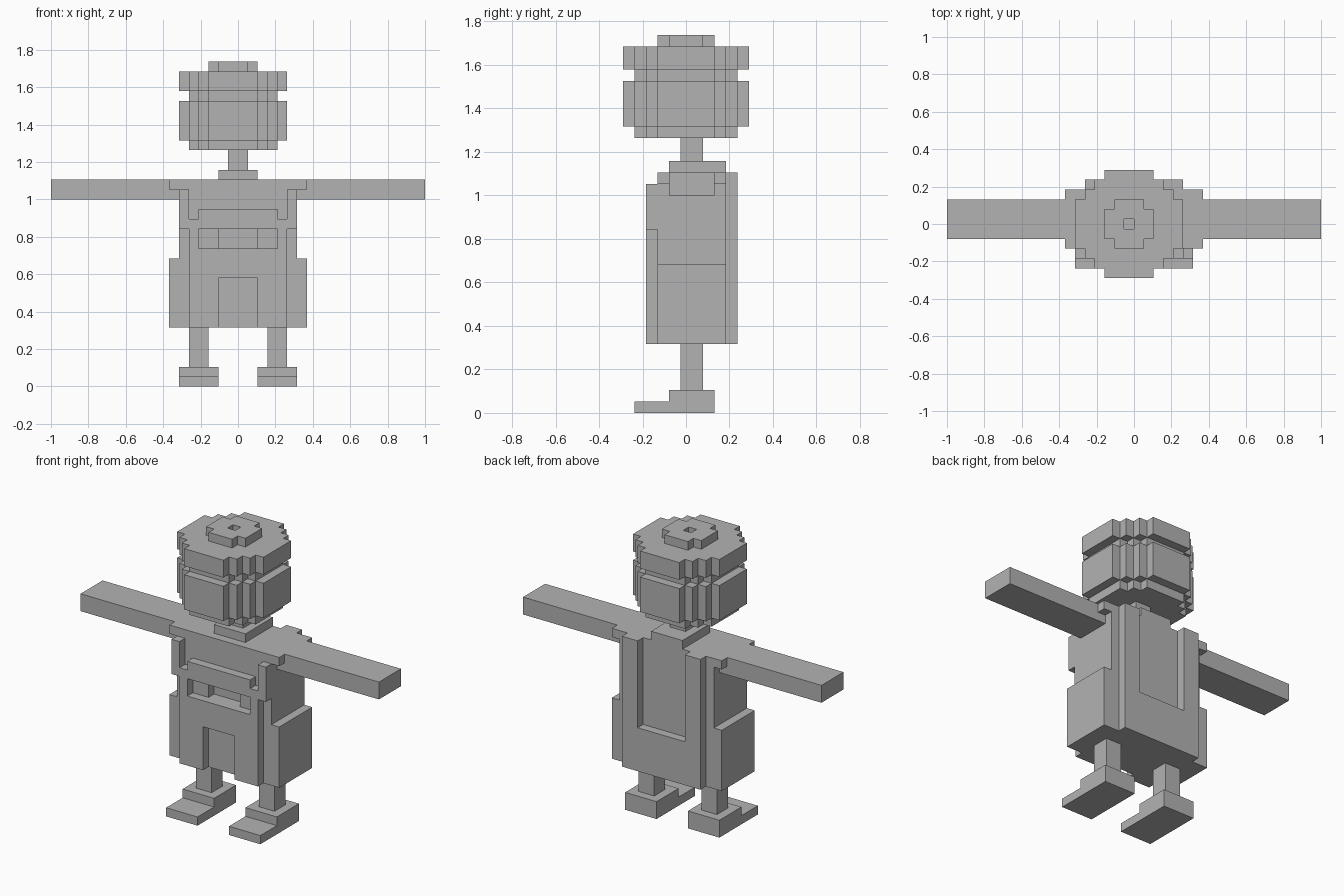
import bpy
import bmesh

cube = bpy.data.objects.get("Cube")
if cube:
    bpy.data.objects.remove(cube, do_unlink=True)

UNIT = 2 / 38  # size of one block

grey = bpy.data.materials.new("plain_grey")
grey.use_nodes = True
colour = (0.45, 0.45, 0.45, 1)
grey.diffuse_color = colour
grey.node_tree.nodes["Principled BSDF"].inputs["Base Color"].default_value = colour


def finish(name, bm):
    bmesh.ops.scale(bm, vec=(UNIT, UNIT, UNIT), verts=bm.verts)
    bmesh.ops.recalc_face_normals(bm, faces=bm.faces)
    mesh = bpy.data.meshes.new(name)
    bm.to_mesh(mesh)
    bm.free()
    mesh.materials.append(grey)
    obj = bpy.data.objects.new(name, mesh)
    bpy.context.collection.objects.link(obj)
    return obj


def add_box(bm, x, y, z):
    verts = bmesh.ops.create_cube(bm, size=1)["verts"]
    for v in verts:
        v.co = [lo + (c + 0.5) * (hi - lo) for c, (lo, hi) in zip(v.co, (x, y, z))]


def blocks(name, whole=(), paired=()):
    """Join boxes; paired boxes are repeated on the -x side."""
    bm = bmesh.new()
    for x, y, z in whole:
        add_box(bm, x, y, z)
    for x, y, z in paired:
        add_box(bm, x, y, z)
        add_box(bm, (-x[1], -x[0]), y, z)
    return finish(name, bm)


def stepped_disc(name, steps, centre_x, z):
    """Extrude a blocky circle given its quarter corners from front to side."""
    quarter = []
    for i, (hx, hy) in enumerate(steps):
        quarter.append((hx, hy))
        if i + 1 < len(steps):
            quarter.append((hx, steps[i + 1][1]))
    back = [(-x, y) for x, y in reversed(quarter)]
    ring = quarter + [(x, -y) for x, y in reversed(quarter)]
    ring += [(x, -y) for x, y in reversed(back)] + back
    bm = bmesh.new()
    face = bm.faces.new([bm.verts.new((x + centre_x, y, z[0])) for x, y in ring])
    top = bmesh.ops.extrude_face_region(bm, geom=[face], use_keep_orig=True)["geom"]
    for v in top:
        if isinstance(v, bmesh.types.BMVert):
            v.co.z = z[1]
    return finish(name, bm)


# Feet and legs
for side, sign in (("left", 1), ("right", -1)):
    def span(a, b):
        return tuple(sorted((sign * a, sign * b)))
    blocks(side + "_foot", [(span(2, 6), (-4.5, 2.5), (0, 1)),
                            (span(2, 6), (-1.5, 2.5), (1, 2))])
    blocks(side + "_leg", [(span(3, 5), (-0.5, 1.5), (2, 6))])
    blocks(side + "_arm", [(span(6, 19), (-1.5, 2.5), (19, 21))])
    blocks(side + "_hip_panel", [(span(6, 7), (-2.5, 3.5), (6, 13))])

# Torso core with the deep pocket at the front
layer = (-2.5, -1.5)
blocks("torso",
       [((-6, 6), (-1.5, 3.5), (6, 20)),
        ((-6, 6), layer, (6, 14)),
        ((-6, 6), layer, (16, 20))],
       [((2, 6), layer, (14, 16))])

# Front plate with central notch, pocket surround and shoulder straps
front = (-3.5, -2.5)
blocks("front_plate",
       [((-5, 5), front, (11, 14)),
        ((-4, 4), front, (16, 18))],
       [((2, 5), front, (6, 11)),
        ((4, 5), front, (14, 17)),
        ((5, 6), front, (16, 20))])

# Back plate with recessed panel
back = (3.5, 4.5)
blocks("back_plate", [((-5, 5), back, (6, 11))], [((3, 5), back, (11, 21))])

# Shoulders, collar and neck
blocks("shoulders", [((-7, 7), (-2.5, 3.5), (20, 21))])
blocks("collar", [((-2, 2), (-1.5, 3.5), (21, 22))])
blocks("neck", [((-1, 1), (-0.5, 1.5), (22, 24))])

# Head core and its two wider bands
core_steps = [(2.5, 4.5), (3.5, 3.5), (4.5, 2.5)]
band_steps = [(2.5, 5.5), (3.5, 4.5), (4.5, 3.5), (5.5, 2.5)]
stepped_disc("head_core", core_steps, -0.5, (24, 32))
stepped_disc("head_lower_band", band_steps, -0.5, (25, 29))
stepped_disc("head_upper_band", band_steps, -0.5, (30, 32))

# Cap on the head with a square hole
cap = (32, 33)
blocks("head_cap", [((-2, 1), (-2.5, -1.5), cap), ((-3, 2), (-1.5, -0.5), cap),
                    ((-3, -1), (-0.5, 0.5), cap), ((0, 2), (-0.5, 0.5), cap),
                    ((-3, 2), (0.5, 1.5), cap), ((-2, 1), (1.5, 2.5), cap)])
